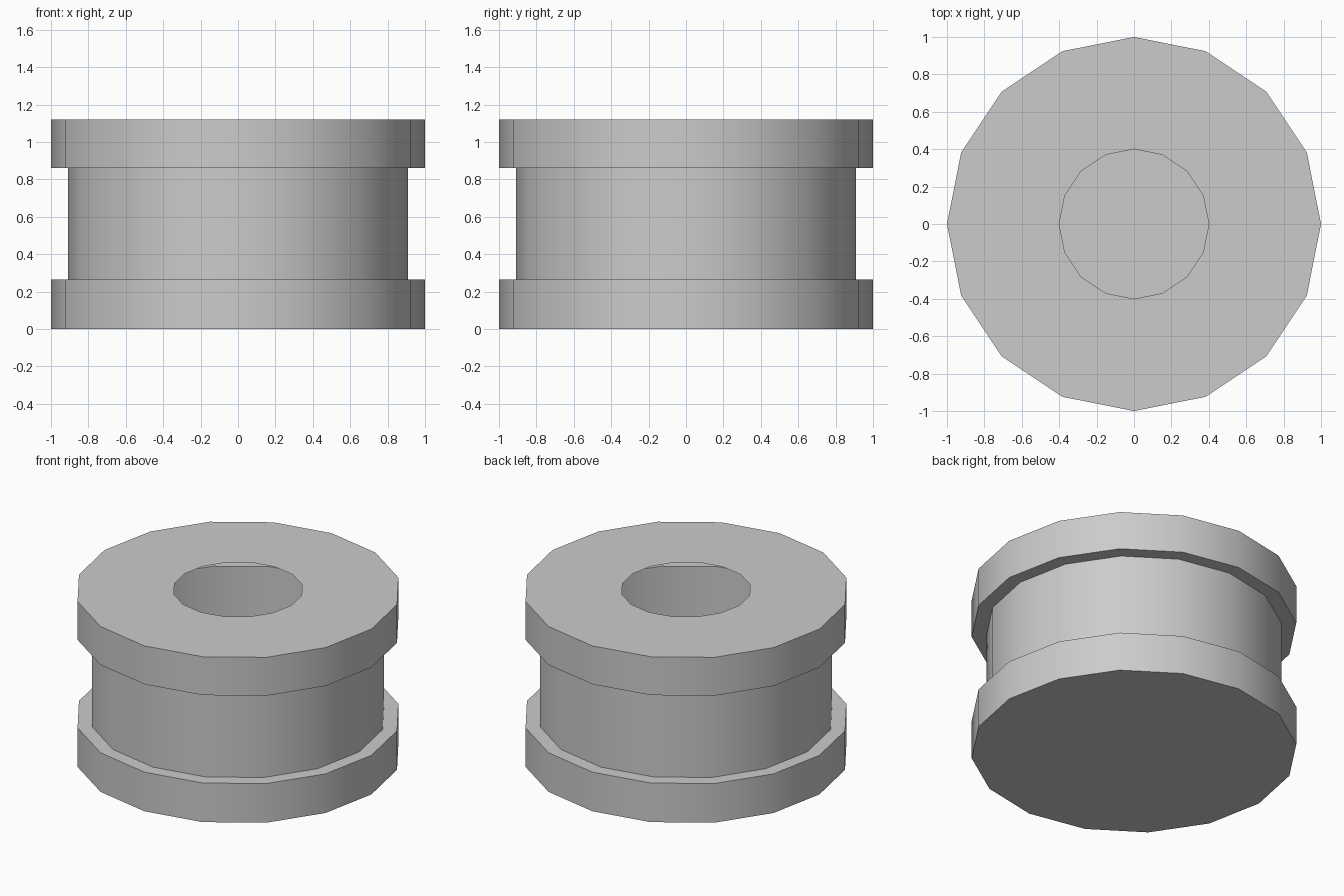
import bpy
import bmesh
from math import cos, sin, radians, tau

if "Cube" in bpy.data.objects:
    bpy.data.objects.remove(bpy.data.objects["Cube"], do_unlink=True)

SIDES = 16
RIM_R, WALL_R, HOLE_R = 1.0, 0.91, 0.4
TOP, UPPER, LOWER = 1.12, 0.86, 0.265

grey = bpy.data.materials.new("plain_grey")
grey.use_nodes = True
colour = (0.6, 0.6, 0.6, 1)
grey.diffuse_color = colour
grey.node_tree.nodes["Principled BSDF"].inputs["Base Color"].default_value = colour


def revolve(name, profile, close_end=False):
    """Thin shell turned about z from (radius, height) points, listed top down."""
    bm = bmesh.new()
    rings = [[bm.verts.new((r * cos(tau * i / SIDES), r * sin(tau * i / SIDES), z))
              for i in range(SIDES)] for r, z in profile]
    for a, b in zip(rings, rings[1:]):
        for i in range(SIDES):
            j = (i + 1) % SIDES
            bm.faces.new((a[i], b[i], b[j], a[j]))
    if close_end:
        bm.faces.new(reversed(rings[-1]))
    mesh = bpy.data.meshes.new(name)
    bm.to_mesh(mesh)
    bm.free()
    mesh.materials.append(grey)
    obj = bpy.data.objects.new(name, mesh)
    bpy.context.collection.objects.link(obj)
    bpy.ops.object.select_all(action="DESELECT")
    obj.select_set(True)
    bpy.context.view_layer.objects.active = obj
    bpy.ops.object.shade_smooth_by_angle(angle=radians(30))
    return obj


# Upper rim: open top plate, outer band and underside ledge
revolve("upper_rim", [(HOLE_R, TOP), (RIM_R, TOP), (RIM_R, UPPER), (WALL_R, UPPER)])
# Recessed wall of the hollow body
revolve("body_wall", [(WALL_R, UPPER), (WALL_R, LOWER)])
# Lower rim: ledge, outer band and closed base
revolve("lower_rim", [(WALL_R, LOWER), (RIM_R, LOWER), (RIM_R, 0)], close_end=True)
